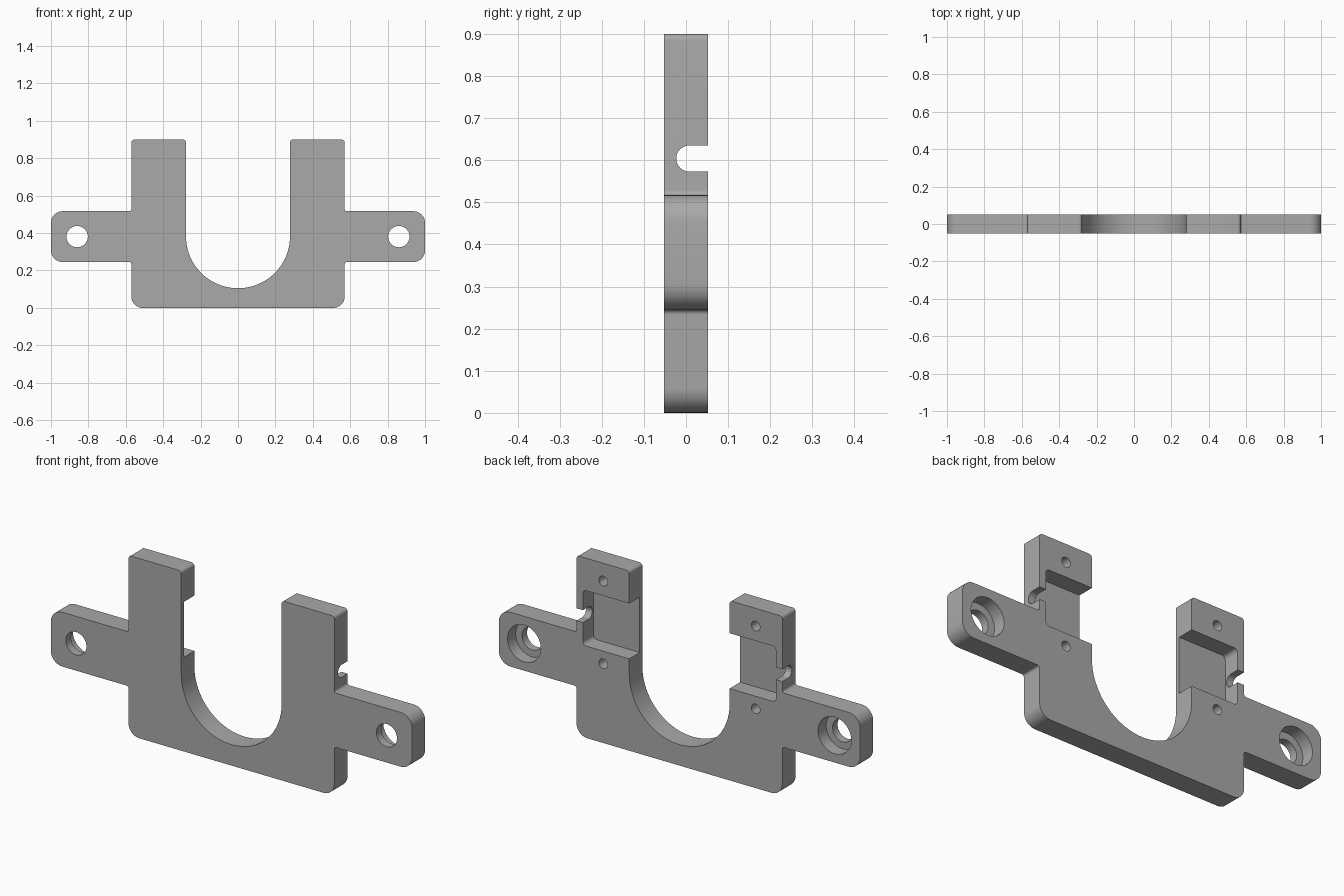
import bpy, bmesh, math
from mathutils import Vector, Matrix

cube = bpy.data.objects.get("Cube")
if cube:
    bpy.data.objects.remove(cube, do_unlink=True)

HALF = 0.052          # half of the plate thickness
BACK = HALF + 0.05    # cutters reach past the back face

grey = bpy.data.materials.new("plain grey")
grey.use_nodes = True
grey.diffuse_color = (0.4, 0.4, 0.4, 1)
grey.node_tree.nodes["Principled BSDF"].inputs["Base Color"].default_value = (0.4, 0.4, 0.4, 1)


def rounded(corners):
    """Outline in x and z from right-angled corners (x, z, radius)."""
    out = []
    for i, (x, z, r) in enumerate(corners):
        p = Vector((x, z))
        u = (Vector(corners[i - 1][:2]) - p).normalized()
        v = (Vector(corners[(i + 1) % len(corners)][:2]) - p).normalized()
        steps = 0 if r == 0 else 8 if r < 0.1 else 24
        for k in range(steps + 1):
            t = math.pi / 2 * k / max(steps, 1)
            q = p + (u + v) * r - v * r * math.cos(t) - u * r * math.sin(t)
            if not out or (q - out[-1]).length > 1e-4:
                out.append(q)
    return out


def finish(name, bm):
    bmesh.ops.recalc_face_normals(bm, faces=bm.faces)
    mesh = bpy.data.meshes.new(name)
    bm.to_mesh(mesh)
    bm.free()
    mesh.materials.append(grey)
    obj = bpy.data.objects.new(name, mesh)
    bpy.context.collection.objects.link(obj)
    return obj


def prism(name, corners, y0, y1):
    bm = bmesh.new()
    face = bm.faces.new([bm.verts.new((p.x, y0, p.y)) for p in rounded(corners)])
    ext = bmesh.ops.extrude_face_region(bm, geom=[face])["geom"]
    bmesh.ops.translate(bm, vec=(0, y1 - y0, 0),
                        verts=[g for g in ext if isinstance(g, bmesh.types.BMVert)])
    return finish(name, bm)


def cylinder(name, centre, radius, length, axis):
    bm = bmesh.new()
    turn = Matrix.Rotation(math.pi / 2, 4, "X" if axis == "Y" else "Y")
    bmesh.ops.create_cone(bm, cap_ends=True, segments=48, radius1=radius, radius2=radius,
                          depth=length, matrix=Matrix.Translation(centre) @ turn)
    return finish(name, bm)


def bore(name, x, z, radius, y0):
    """Round hole from depth y0 out through the back."""
    return cylinder(name, (x, (y0 + BACK) / 2, z), radius, BACK - y0, "Y")


# U-shaped plate with a mounting tab on each side
half = [(0.57, 0, 0.06), (0.57, 0.245, 0.012), (1, 0.245, 0.062), (1, 0.517, 0.062),
        (0.57, 0.517, 0.012), (0.57, 0.9, 0.016), (0.278, 0.9, 0.016), (0.278, 0.105, 0.278)]
outline = half + [(-x, z, r) for x, z, r in reversed(half)]
bracket = prism("bracket_plate", outline, -HALF, HALF)

cutters = []
for s in (1, -1):
    # pocket in the back of each arm, open to the inside
    cutters.append(prism("arm_pocket", [(s * 0.2, 0.46, 0), (s * 0.535, 0.46, 0.02),
                                        (s * 0.535, 0.737, 0.02), (s * 0.2, 0.737, 0)],
                         -0.031, BACK))
    # round-bottomed wire slot through the outer wall
    cutters.append(cylinder("slot_round", (s * 0.56, 0.008, 0.604), 0.031, 0.12, "X"))
    cutters.append(prism("slot_mouth", [(s * 0.5, 0.573, 0), (s * 0.62, 0.573, 0),
                                        (s * 0.62, 0.635, 0), (s * 0.5, 0.635, 0)],
                         0.008, BACK))
    # blind screw holes above and below the pocket
    for z in (0.397, 0.811):
        cutters.append(bore("screw_hole", s * 0.422, z, 0.024, -0.02))
    # counterbored mounting hole in the tab
    cutters.append(bore("mounting_hole", s * 0.86, 0.381, 0.057, -BACK))
    cutters.append(bore("counterbore", s * 0.86, 0.381, 0.092, -0.012))

# cut everything out, then drop the cutters
for c in cutters:
    c.hide_render = True
    mod = bracket.modifiers.new(c.name, "BOOLEAN")
    mod.operation = "DIFFERENCE"
    mod.solver = "EXACT"
    mod.object = c
graph = bpy.context.evaluated_depsgraph_get()
bracket_mesh = bpy.data.meshes.new_from_object(bracket.evaluated_get(graph))
bracket.modifiers.clear()
bracket.data = bracket_mesh
for c in cutters:
    bpy.data.objects.remove(c, do_unlink=True)

# smooth the rounds, keep the edges sharp
bpy.ops.object.select_all(action="DESELECT")
bracket.select_set(True)
bpy.context.view_layer.objects.active = bracket
bpy.ops.object.shade_smooth_by_angle(angle=math.radians(30))
